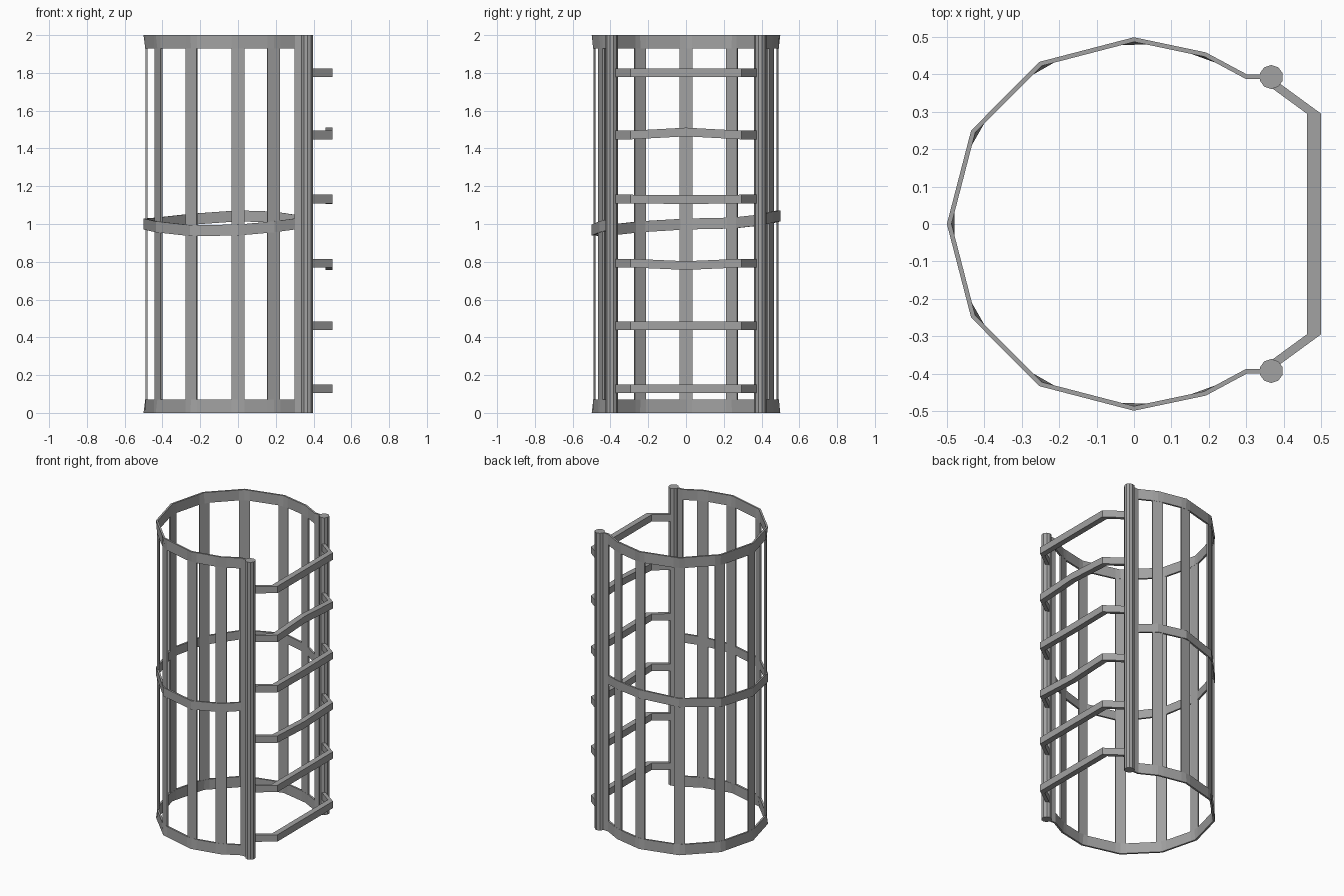
import bpy, bmesh
from mathutils import Vector

if "Cube" in bpy.data.objects:
    bpy.data.objects.remove(bpy.data.objects["Cube"])

# Dark grey steel
steel = bpy.data.materials.new("dark_steel")
steel.diffuse_color = (0.36, 0.36, 0.36, 1)
steel.use_nodes = True
steel.node_tree.nodes["Principled BSDF"].inputs["Base Color"].default_value = steel.diffuse_color


def finish(name, bm):
    bmesh.ops.recalc_face_normals(bm, faces=bm.faces[:])
    mesh = bpy.data.meshes.new(name)
    bm.to_mesh(mesh)
    bm.free()
    mesh.materials.append(steel)
    ob = bpy.data.objects.new(name, mesh)
    bpy.context.collection.objects.link(ob)
    return ob


def strip(name, pts, thick, height, sheared=False, tuck=None, corners=()):
    """Sweep an upright rectangle along an open path: mitred, or sheared along x.
    tuck names the section vertices flattened inward at the given corners."""
    bm = bmesh.new()
    pts = [Vector(p) for p in pts]
    rings = []
    for i, p in enumerate(pts):
        a = (p - pts[i - 1]).xy.normalized() if i else None
        b = (pts[i + 1] - p).xy.normalized() if i < len(pts) - 1 else None
        a, b = a or b, b or a
        t = (a + b).normalized()
        s = thick / 2 / max(t.dot(a), 0.3)
        n = Vector((thick / 2, 0, 0)) if sheared else Vector((-t.y * s, t.x * s, 0))
        h = Vector((0, 0, height / 2))
        rings.append([bm.verts.new(q) for q in (p + n + h, p - n + h, p - n - h, p + n - h)])
    for i in corners:
        for k in tuck:
            rings[i][k].co = (rings[i - 1][k].co + rings[i + 1][k].co) / 2
    for r, q in zip(rings, rings[1:]):
        for k in range(4):
            bm.faces.new((r[k], r[(k + 1) % 4], q[(k + 1) % 4], q[k]))
    bm.faces.new(rings[0])
    bm.faces.new(rings[-1])
    return finish(name, bm)


# Cage outline from one post round the back to the other
half = [(0.35, 0.394), (0.30, 0.394), (0.19, 0.453), (0, 0.493), (-0.25, 0.428), (-0.43, 0.247)]
outline = half + [(-0.494, 0)] + [(x, -y) for x, y in reversed(half)]

# Bars cut across each corner; the hoop path gets a point either side of it
path, corners = [], []
for i, p in enumerate(outline):
    p = Vector(p)
    if 2 <= i < len(outline) - 2:
        a = p + (Vector(outline[i - 1]) - p).normalized() * 0.035
        b = p + (Vector(outline[i + 1]) - p).normalized() * 0.035
        corners.append(len(path) + 1)
        path += [a, p, b]
        strip(f"cage_bar_{i - 1}", [(*a, 1), (*b, 1)], 0.01, 1.87)
    else:
        path.append(p)

# End hoops, flattened into the bars at the corners
for name, z, tuck in (("bottom_hoop", 0.035, (0, 1)), ("top_hoop", 1.965, (2, 3))):
    strip(name, [(*p, z) for p in path], 0.012, 0.07, tuck=tuck, corners=corners)

# Middle hoop, slightly buckled
mid_z = [1.02, 1.02, 1.037, 1.043, 1.025, 1.005, 1.0, 0.985, 0.965, 0.968, 0.985, 1.0, 1.0]
strip("middle_hoop", [(x, y, z) for (x, y), z in zip(outline, mid_z)], 0.012, 0.058)

# Side posts with the flat plates that hold the hoops
for s, side in ((-1, "front"), (1, "back")):
    bm = bmesh.new()
    bmesh.ops.create_cone(bm, cap_ends=True, segments=10, radius1=0.032,
                          radius2=0.032, depth=2)
    finish(f"{side}_post", bm).location = (0.367, s * 0.393, 1)
    strip(f"{side}_plate", [(0.298, s * 0.394, 1), (0.35, s * 0.394, 1)], 0.012, 2)

# Rungs: height at ends and bend at the middle
rungs = [(0.128, 0), (0.461, 0), (0.793, -0.013), (1.132, -0.003), (1.471, 0.016), (1.80, 0)]
for i, (z, bend) in enumerate(rungs):
    strip(f"rung_{i + 1}", [(0.366, 0.379, z), (0.481, 0.295, z), (0.481, 0, z + bend),
                            (0.481, -0.295, z), (0.366, -0.379, z)], 0.038, 0.046, sheared=True)
